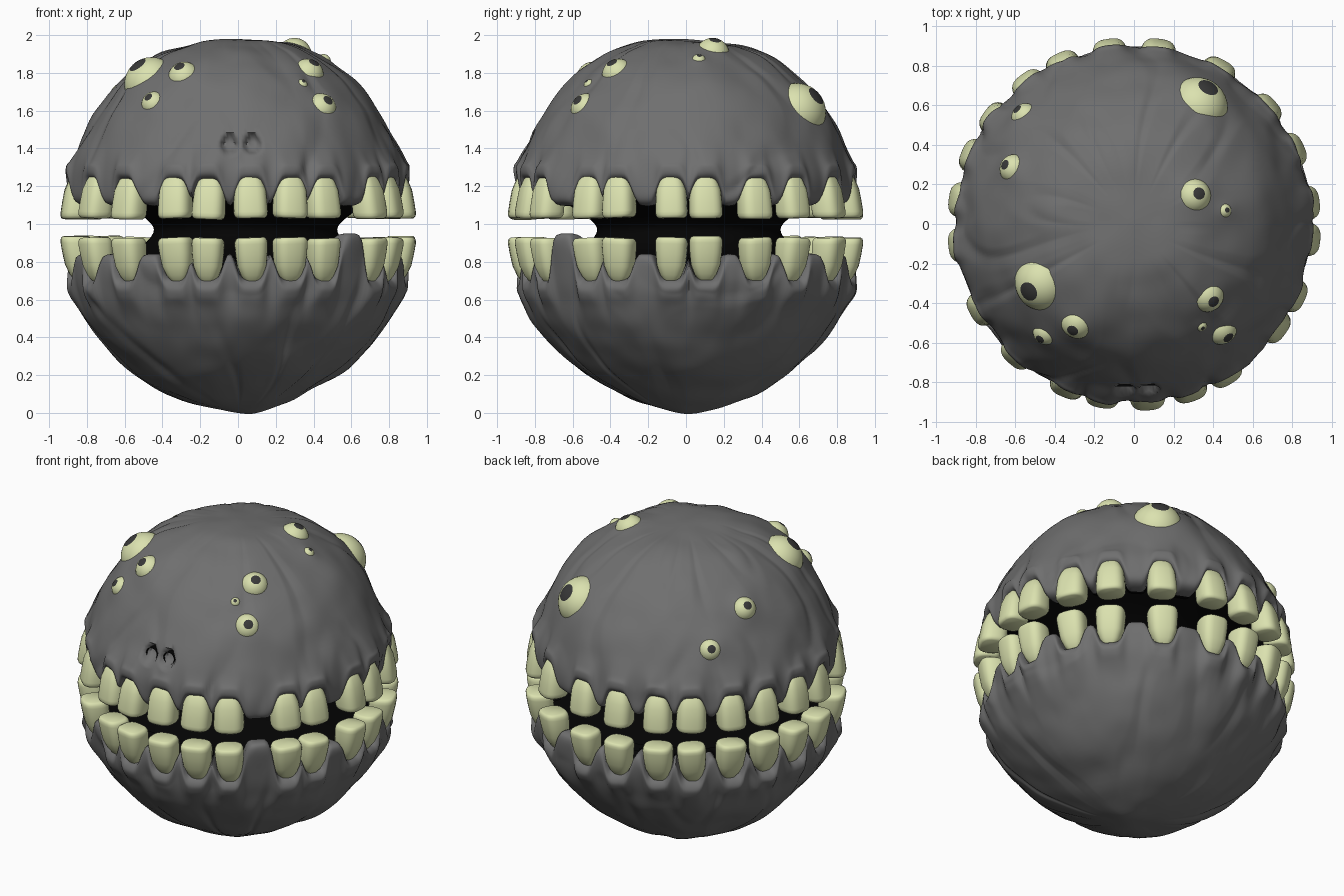
import bpy, bmesh, random
from math import sin, cos, pi, radians, exp
from mathutils import Vector, noise
from mathutils.bvhtree import BVHTree

random.seed(4)
if "Cube" in bpy.data.objects:
    bpy.data.objects.remove(bpy.data.objects["Cube"])

SEGS = 360
MID = Vector((0, 0, 1.1))
TOOTH_ANGLES = [-172, -156, -143, -127, -113, -98, -83, -61, -42, -22.5, -10.5,
                4.5, 18.5, 31.5, 54, 66, 85, 97, 115, 131, 151, 172]
GUM_KNOB = 43
# eye centre and visible radius
EYES = [(-.53, -.34, 1.84, .112), (-.30, -.52, 1.81, .066), (-.49, -.60, 1.69, .052),
        (.40, -.39, 1.85, .066), (.35, -.53, 1.76, .024), (.49, -.59, 1.67, .064),
        (.32, .15, 1.95, .07), (.47, .07, 1.89, .03), (.37, .68, 1.67, .12),
        (-.58, .57, 1.52, .055), (-.61, .28, 1.68, .058)]
NOSTRILS = [(-.045, 1.42), (.075, 1.42)]


def material(name, rgb):
    m = bpy.data.materials.new(name)
    m.use_nodes = True
    m.diffuse_color = (*rgb, 1)
    m.node_tree.nodes["Principled BSDF"].inputs["Base Color"].default_value = (*rgb, 1)
    return m


SKIN = material("grey skin", (.16, .16, .16))
IVORY = material("ivory", (.71, .76, .43))
BLACK = material("mouth black", (.001, .001, .001))
PUPIL = material("pupil grey", (.04, .04, .04))


def make_object(name, bm, mats, angle=50):
    bmesh.ops.recalc_face_normals(bm, faces=bm.faces)
    mesh = bpy.data.meshes.new(name)
    bm.to_mesh(mesh)
    for m in mats:
        mesh.materials.append(m)
    obj = bpy.data.objects.new(name, mesh)
    bpy.context.collection.objects.link(obj)
    bpy.ops.object.select_all(action='DESELECT')
    obj.select_set(True)
    bpy.context.view_layer.objects.active = obj
    bpy.ops.object.shade_smooth_by_angle(angle=radians(angle))
    return obj


def smooth_path(points, steps):
    """Catmull-Rom curve through the profile points."""
    p = [Vector(q) for q in points]
    p = [p[0]] + p + [p[-1]]
    out = []
    for a, b, c, d in zip(p, p[1:], p[2:], p[3:]):
        for i in range(steps):
            t = i / steps
            out.append((b * 2 + (c - a) * t + (a * 2 - b * 5 + c * 4 - d) * t**2
                        + (b * 3 - a - c * 3 + d) * t**3) / 2)
    return out + [p[-1]]


def loft(bm, rings, cap_start=False, cap_end=False):
    faces = []
    for lo, hi in zip(rings, rings[1:]):
        n = len(lo)
        faces.append([bm.faces.new((lo[i], lo[(i + 1) % n], hi[(i + 1) % n], hi[i]))
                      for i in range(n)])
    if cap_start:
        bm.faces.new(rings[0])
    if cap_end:
        bm.faces.new(rings[-1])
    return faces


def arch(theta, angle, width):
    d = (theta - radians(angle) + pi) % (2 * pi) - pi
    return exp(-abs(d * .88 / width) ** 5)


def sculpt(p, r):
    """Lumps, creases and eye sockets on the skin."""
    out = (p - MID).normalized()
    fade = max(0, min(1, (r - .2) / .35))
    flow = Vector((p.x / max(r, .01) * 2.2, p.y / max(r, .01) * 2.2, p.z * 1.5))
    crease = max(0, 1 - abs(noise.noise(flow)) * 6)
    lump = noise.noise(p * 3.2) * .018 + noise.noise(p * 7) * .007
    q = p + out * (lump - .010 * crease * fade)
    for x, y, z, rad in EYES:
        d = (p - Vector((x, y, z))).length / (1.6 * rad)
        if d < 3:
            q += out * rad * .35 * exp(-d * d)
    return q


def nostril_depth(p):
    if p.y > 0:
        return 0
    d = min(((p.x - x) ** 2 + (p.z - z) ** 2) ** .5 for x, z in NOSTRILS)
    return max(0, min(1, (.05 - d) / .016))


def make_jaw(name, profile, tooth_shift, knob_shift):
    bm = bmesh.new()
    path = smooth_path(profile, 6)
    rings = []
    arches = []
    for i in range(SEGS):
        th = 2 * pi * i / SEGS
        arches.append((th, max(arch(th, a, .084) for a in TOOTH_ANGLES), arch(th, GUM_KNOB, .09)))
    for r, z, w in path[1:]:
        ring = []
        for th, tooth, knob in arches:
            rr = r + w * .015 * (tooth + knob)
            p = Vector((rr * sin(th), -rr * cos(th), z + w * (tooth * tooth_shift + knob * knob_shift)))
            pit = nostril_depth(p)
            p = sculpt(p, r)
            p.y += .06 * pit
            ring.append(bm.verts.new(p))
        rings.append(ring)
    bands = loft(bm, rings, cap_start=True)
    # mouth lining
    for band in bands[-6:]:
        for f in band:
            f.material_index = 1
    make_object(name, bm, [SKIN, BLACK], 60)
    return BVHTree.FromBMesh(bm)


# upper and lower jaws: radius, height, how far the gum line moves it
UPPER = [(0, 1.98, 0), (.15, 1.972, 0), (.3, 1.945, 0), (.46, 1.88, 0), (.62, 1.76, 0),
         (.745, 1.6, 0), (.835, 1.43, 0), (.88, 1.3, .3), (.895, 1.2, .8), (.89, 1.13, 1),
         (.85, 1.1, 1), (.78, 1.1, .8), (.7, 1.13, 0)]
LOWER = [(0, 0, 0), (.1, .01, 0), (.3, .07, 0), (.52, .19, 0), (.68, .33, 0), (.79, .46, 0),
         (.855, .59, .2), (.885, .7, .6), (.89, .8, 1), (.86, .84, 1), (.78, .84, .8), (.7, .83, 0)]
upper_tree = make_jaw("upper_jaw", UPPER, .13, 0)
make_jaw("lower_jaw", LOWER, -.14, .11)

# dark rims lining the nostrils
for side, (x, z) in zip(("right", "left"), NOSTRILS):
    hit = upper_tree.ray_cast(Vector((x, -2, z)), Vector((0, 1, 0)))[0]
    bm = bmesh.new()
    loft(bm, [[bm.verts.new((x + .038 * cos(2 * pi * i / 24), hit.y + y, z + .038 * sin(2 * pi * i / 24)))
               for i in range(24)] for y in (.01, -.035)])
    make_object(f"{side}_nostril", bm, [BLACK])

# throat joining the jaws
bm = bmesh.new()
throat = [(.74, 1.15), (.62, 1.09), (.53, 1.03), (.485, .97), (.53, .9), (.62, .85), (.74, .81)]
rings = []
for r, z in smooth_path(throat, 4):
    rings.append([bm.verts.new((.04 + r * sin(2 * pi * i / 64), .015 - r * cos(2 * pi * i / 64), z))
                  for i in range(64)])
loft(bm, rings, True, True)
make_object("throat", bm, [BLACK])


def make_teeth(name, taper, bite_z, up):
    """One ring of teeth, growing away from the bite plane."""
    shape = [(0, .8), (.006, .91), (.018, .98), (.035, 1), (.09, 1 - taper * .2), (.15, 1 - taper * .6),
             (.2, .86 - taper), (.23, .62 - taper), (.245, .2)]
    for k, a in enumerate(TOOTH_ANGLES):
        bm = bmesh.new()
        rings = []
        size = random.uniform(.97, 1.04)
        for h, s in shape:
            ring = []
            for i in range(28):
                t = 2 * pi * i / 28
                c, d = cos(t), sin(t)
                x = .088 * s * size * abs(c) ** .65 * (1 if c > 0 else -1)
                y = .08 * s * abs(d) ** .8 * (1 if d > 0 else -1)
                ring.append(bm.verts.new((x, y - .868 + h * .12, up * h)))
            rings.append(ring)
        loft(bm, rings, True, True)
        tooth = make_object(f"{name}_{k + 1}", bm, [IVORY], 45)
        tooth.location.z = bite_z + random.uniform(-.006, .006)
        tooth.rotation_euler = (0, radians(random.uniform(-3, 3)), radians(a))


make_teeth("upper_tooth", .13, 1.03, 1)
make_teeth("lower_tooth", .2, .93, -1)

# eyes set into the sockets, pupil at the outer pole
for k, (x, y, z, rad) in enumerate(EYES):
    out = (Vector((x, y, z)) - MID).normalized()
    hit = upper_tree.ray_cast(MID + out * 2, -out)[0]
    bm = bmesh.new()
    ball = rad * 1.3
    bmesh.ops.create_uvsphere(bm, u_segments=28, v_segments=18, radius=ball)
    for f in bm.faces:
        f.material_index = 1 if f.calc_center_median().z > ball * .94 else 0
    eye = make_object(f"eye_{k + 1}", bm, [IVORY, PUPIL])
    eye.location = hit - out * ball * .64
    eye.rotation_euler = out.to_track_quat('Z', 'Y').to_euler()
